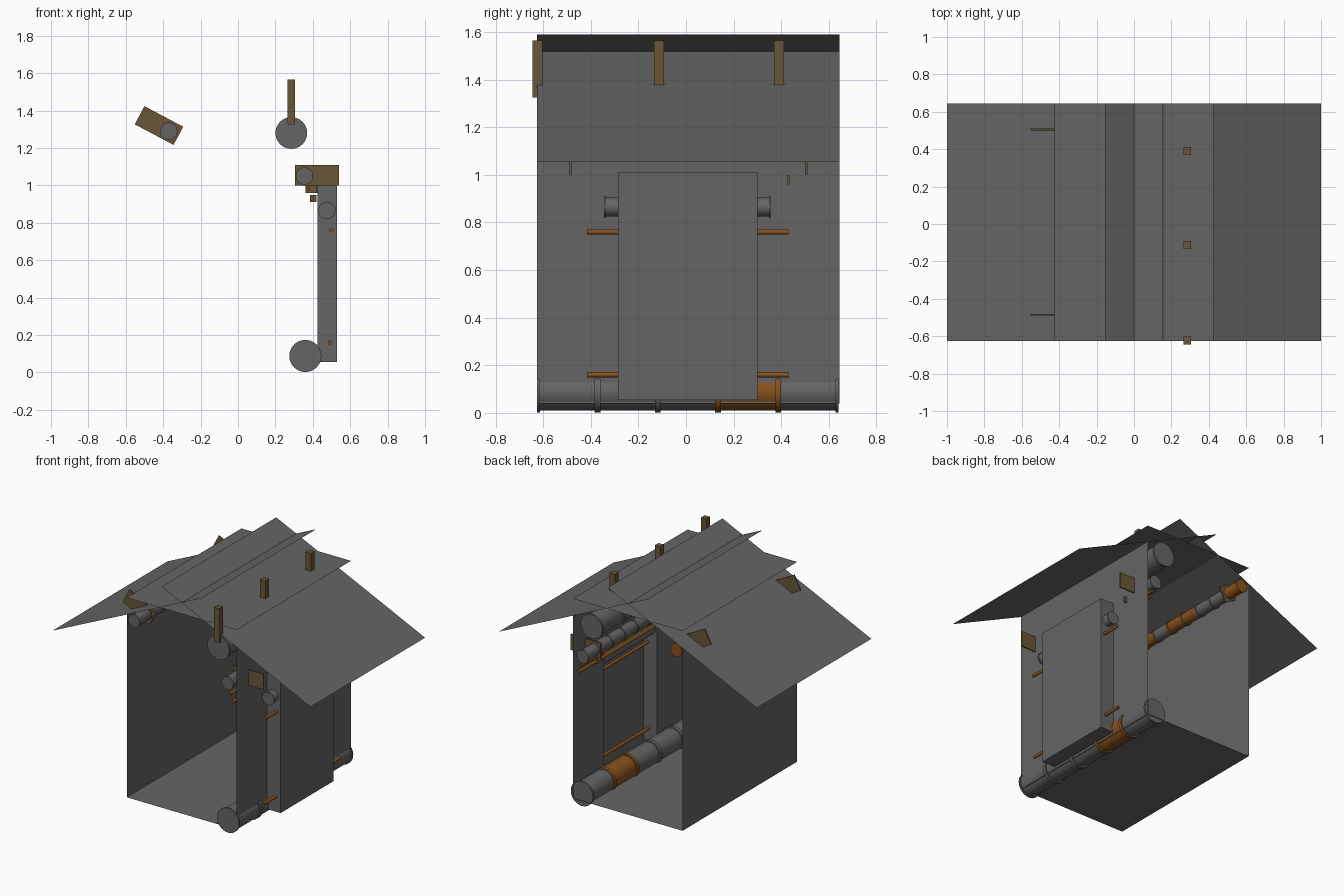
import bpy, bmesh, math
from mathutils import Matrix, Vector

if "Cube" in bpy.data.objects:
    bpy.data.objects.remove(bpy.data.objects["Cube"])


def material(name, rgb):
    m = bpy.data.materials.new(name)
    m.diffuse_color = (*rgb, 1)
    m.use_nodes = True
    m.node_tree.nodes["Principled BSDF"].inputs["Base Color"].default_value = m.diffuse_color
    return m


GREY = material("steel grey", (0.13, 0.13, 0.13))
COPPER = material("copper orange", (0.25, 0.085, 0.012))
WOOD = material("wood brown", (0.14, 0.094, 0.04))
Y0, Y1 = -0.625, 0.645          # length of the shelter


def make(name, bm, mats):
    me = bpy.data.meshes.new(name)
    bm.to_mesh(me)
    bm.free()
    for m in mats:
        me.materials.append(m)
    ob = bpy.data.objects.new(name, me)
    bpy.context.collection.objects.link(ob)
    return ob


def sheet(name, quads):
    """Thin sheet from a few quads."""
    bm = bmesh.new()
    for q in quads:
        bm.faces.new([bm.verts.new(p) for p in q])
    bmesh.ops.remove_doubles(bm, verts=bm.verts, dist=1e-5)
    return make(name, bm, [GREY])


def strip(name, a, b):
    """Sheet between two (x, z) points, running the full length."""
    (ax, az), (bx, bz) = a, b
    return sheet(name, [[(ax, Y0, az), (bx, Y0, bz), (bx, Y1, bz), (ax, Y1, az)]])


def block(name, center, size, mat, tilt=0):
    bm = bmesh.new()
    bmesh.ops.create_cube(bm, size=1)
    bm.transform(Matrix.Translation(center) @ Matrix.Rotation(tilt, 4, 'Y')
                 @ Matrix.Diagonal((*size, 1)))
    return make(name, bm, [mat])


def pipe(name, x, z, rings, copper=(), sides=24):
    """Closed tube along y from (y, radius) rings; copper lists y ranges."""
    bm = bmesh.new()
    loops = []
    for y, r in rings:
        loops.append([bm.verts.new((x + r * math.cos(t), y, z + r * math.sin(t)))
                      for t in (2 * math.pi * i / sides for i in range(sides))])
    for a, b in zip(loops, loops[1:]):
        for i in range(sides):
            j = (i + 1) % sides
            bm.faces.new((a[i], b[i], b[j], a[j]))
    bm.faces.new(loops[0])
    bm.faces.new(loops[-1][::-1])
    bmesh.ops.recalc_face_normals(bm, faces=bm.faces)
    for f in bm.faces:
        f.smooth = len(f.verts) == 4
        y = f.calc_center_median().y
        f.material_index = int(any(lo <= y <= hi for lo, hi in copper))
    for e in bm.edges:
        if len(e.link_faces) == 2 and e.calc_face_angle() > math.radians(35):
            e.smooth = False
    return make(name, bm, [GREY, COPPER])


def flanged(y0, y1, n, r_body, r_flange, w):
    """Rings for n pipe lengths with a raised collar at every joint."""
    rings = []
    for i in range(n + 1):
        y = y0 + (y1 - y0) * i / n
        lo, hi = max(y0, y - w), min(y1, y + w)
        if i:
            rings.append((lo, r_body))
        rings += [(lo, r_flange), (hi, r_flange)]
        if i < n:
            rings.append((hi, r_body))
    return rings


# Shell: floor, walls, flat ceiling
W, FLOOR, EAVE, PEAK = 0.425, 0.04, 1.055, 1.59
slope = (PEAK - EAVE) / 1.155
wall_top = EAVE + (1 - W) * slope
strip("floor", (-W, FLOOR), (W, FLOOR))
strip("left_wall", (-W, FLOOR), (-W, wall_top))
strip("ceiling_sheet", (-W, 1.44), (W, 1.44))

# Right wall with an opening for the recess
BY0, BY1, BZ0, BZ1, BX = -0.285, 0.30, 0.055, 1.012, 0.53


def wall_quad(ya, yb, za, zb):
    return [(W, ya, za), (W, yb, za), (W, yb, zb), (W, ya, zb)]


sheet("right_wall", [wall_quad(Y0, BY0, FLOOR, wall_top), wall_quad(BY1, Y1, FLOOR, wall_top),
                     wall_quad(BY0, BY1, FLOOR, BZ0), wall_quad(BY0, BY1, BZ1, wall_top)])

# Recess box, open towards the inside
bm = bmesh.new()
bmesh.ops.create_cube(bm, size=1)
bm.transform(Matrix.Translation(((W + BX) / 2, (BY0 + BY1) / 2, (BZ0 + BZ1) / 2))
             @ Matrix.Diagonal((BX - W, BY1 - BY0, BZ1 - BZ0, 1)))
inner = [f for f in bm.faces if f.calc_center_median().x < W + 0.01]
bmesh.ops.delete(bm, geom=inner, context='FACES_ONLY')
make("recess_box", bm, [GREY])

# Two crossing roof sheets
for side, s in (("left", -1), ("right", 1)):
    strip(side + "_roof", (s, EAVE), (-s * 0.155, PEAK))

# Large pipes
pipe("ground_pipe", 0.36, 0.088, flanged(Y0, 0.64, 5, 0.077, 0.086, 0.012), [(0.134, 0.387)])
pipe("upper_pipe", 0.285, 1.28, flanged(Y0, 0.64, 5, 0.077, 0.085, 0.012))

# Medium pipes
pipe("right_pipe", 0.355, 1.05, flanged(Y0, 0.64, 9, 0.041, 0.046, 0.008))
pipe("left_pipe", -0.37, 1.29, flanged(Y0, 0.64, 9, 0.041, 0.046, 0.008),
     [(0.45, 0.65), (-0.1, 0.18), (-0.35, -0.2)])
pipe("recess_pipe", 0.475, 0.865, flanged(-0.345, 0.355, 1, 0.04, 0.046, 0.006))

# Thin rods
for name, x, z, ya, yb in (("upper_recess_rod", 0.50, 0.76, -0.415, 0.43),
                           ("lower_recess_rod", 0.49, 0.16, -0.415, 0.43),
                           ("upper_wall_rod", 0.375, 0.98, Y0, 0.63),
                           ("lower_wall_rod", 0.395, 0.928, Y0, 0.63)):
    pipe(name, x, z, [(ya, 0.011), (yb, 0.011)], [(-1, 1)], 12)

# Wooden hanger posts
for i, y in enumerate((-0.623, -0.113, 0.39)):
    block(f"hanger_post_{i}", (0.285, y, 1.445), (0.042, 0.042, 0.24), WOOD)

# Wooden bracket plates
for end, y in (("front", -0.485), ("back", 0.505)):
    block(end + "_right_bracket", (0.4225, y, 1.055), (0.235, 0.009, 0.11), WOOD)
    block(end + "_left_bracket", (-0.4225, y, 1.32), (0.235, 0.009, 0.11), WOOD,
          math.radians(28))
for end, y in (("front", -0.43), ("back", 0.43)):
    wide = 0.085 if y > 0 else 0.06
    block(end + "_rod_bracket", (0.36 + wide / 2, y, 0.98), (wide, 0.009, 0.04), WOOD)
    block(end + "_low_rod_bracket", (0.403, y, 0.93), (0.036, 0.009, 0.036), WOOD)
